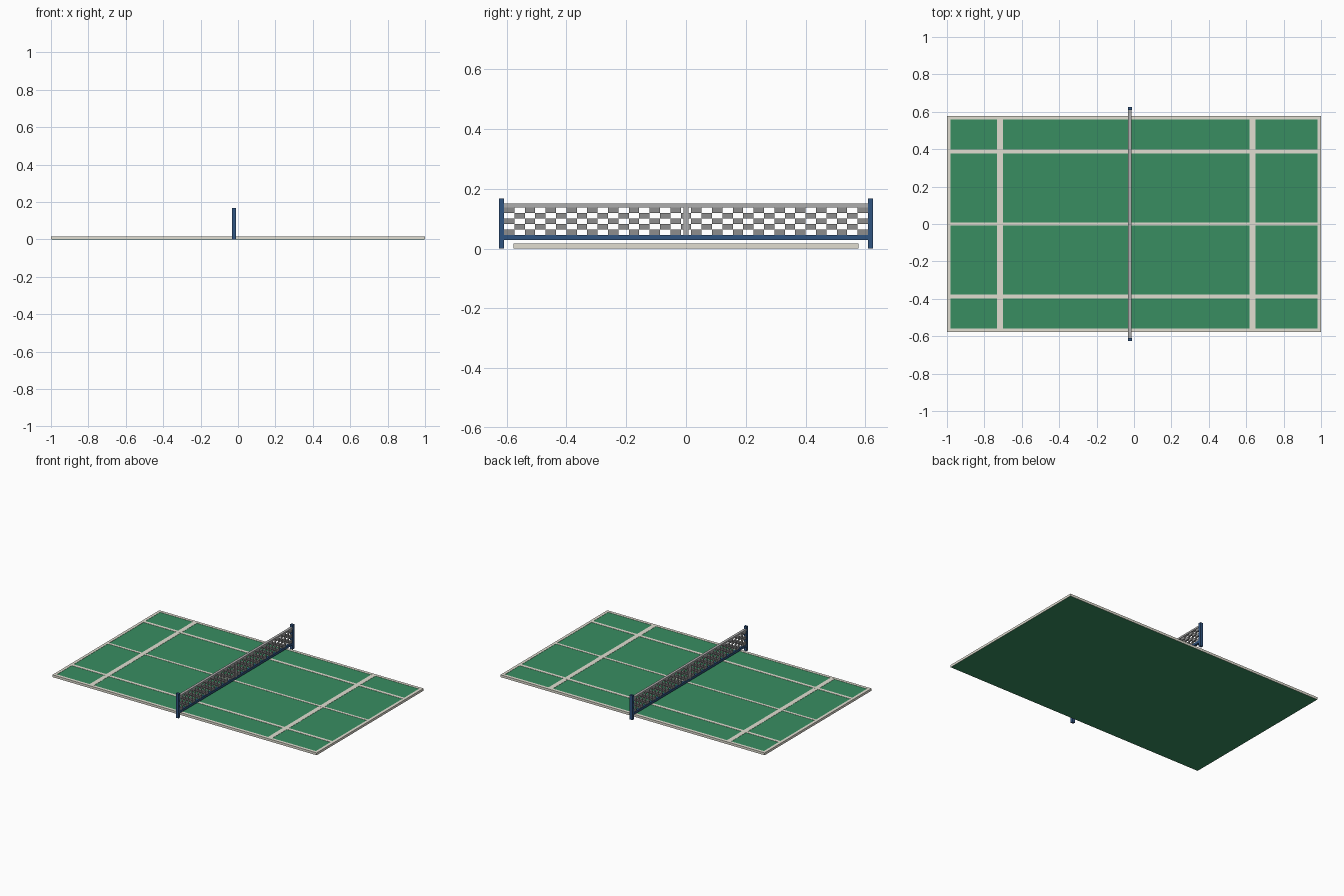
import bpy, bmesh
from mathutils import Matrix, Vector

if "Cube" in bpy.data.objects:
    bpy.data.objects.remove(bpy.data.objects["Cube"])


def material(name, rgb):
    m = bpy.data.materials.new(name)
    m.diffuse_color = (*rgb, 1)
    m.use_nodes = True
    m.node_tree.nodes["Principled BSDF"].inputs["Base Color"].default_value = m.diffuse_color
    return m


GREEN = material("court_green", (0.04, 0.27, 0.12))
CREAM = material("line_cream", (0.75, 0.73, 0.64))
BLUE = material("post_blue", (0.03, 0.09, 0.22))
DARK = material("net_grey", (0.27, 0.27, 0.27))
GREY = material("tape_grey", (0.42, 0.42, 0.42))


def boxes(name, spans, mat):
    """One object made of boxes given as (x0, x1, y0, y1, z0, z1)."""
    bm = bmesh.new()
    for x0, x1, y0, y1, z0, z1 in spans:
        centre = Vector((x0 + x1, y0 + y1, z0 + z1)) / 2
        size = Matrix.Diagonal((x1 - x0, y1 - y0, z1 - z0, 1))
        bmesh.ops.create_cube(bm, size=1, matrix=Matrix.Translation(centre) @ size)
    me = bpy.data.meshes.new(name)
    bm.to_mesh(me)
    bm.free()
    me.materials.append(mat)
    ob = bpy.data.objects.new(name, me)
    bpy.context.collection.objects.link(ob)
    return ob


HX, HY = 1.0, 0.578          # court half size
TOP, LINE = 0.015, 0.0165    # slab top, painted line top
W = 0.02                     # border width

# court slab
boxes("court_slab", [(-HX + .002, HX - .002, -HY + .002, HY - .002, 0, TOP)], GREEN)

# border that also wraps the slab edge
border = []
for s in (-1, 1):
    xs = sorted((s * HX, s * (HX - W)))
    ys = sorted((s * HY, s * (HY - W)))
    border.append((*xs, -HY, HY, 0.0005, LINE))
    border.append((-HX + W, HX - W, *ys, 0.0005, LINE))
boxes("border_lines", border, CREAM)

# long lines and service lines
boxes("long_lines", [(-HX + W, HX - W, y - w / 2, y + w / 2, TOP - .002, LINE)
                     for y, w in ((-.388, .02), (0, .016), (.388, .02))], CREAM)
boxes("service_lines", [(x - .016, x + .016, -HY + W, HY - W, TOP - .002, LINE - .0002)
                        for x in (-.717, .634)], CREAM)

# net posts and bottom bar
NX, NY = -0.022, 0.609       # net position and half length
boxes("net_posts", [(NX - .01, NX + .01, *sorted((s * NY, s * .626)), 0, .167)
                    for s in (-1, 1)], BLUE)
boxes("net_bottom_bar", [(NX - .008, NX + .008, -NY, NY, .029, .045)], BLUE)

# top tape and centre strap
boxes("net_top_tape", [(NX - .009, NX + .009, -NY, NY, .138, .150)], GREY)
boxes("net_centre_strap", [(NX - .008, NX + .008, -.009, .009, .045, .138)], GREY)

# checkered net
COLS, ROWS = 35, 5
dy, dz = 2 * NY / COLS, (.138 - .045) / ROWS
cells = [(NX - .006, NX + .006, -NY + c * dy, -NY + (c + 1) * dy,
          .045 + r * dz, .045 + (r + 1) * dz)
         for c in range(COLS) for r in range(ROWS) if (c + r) % 2 == 0]
boxes("net_mesh", cells, DARK)
